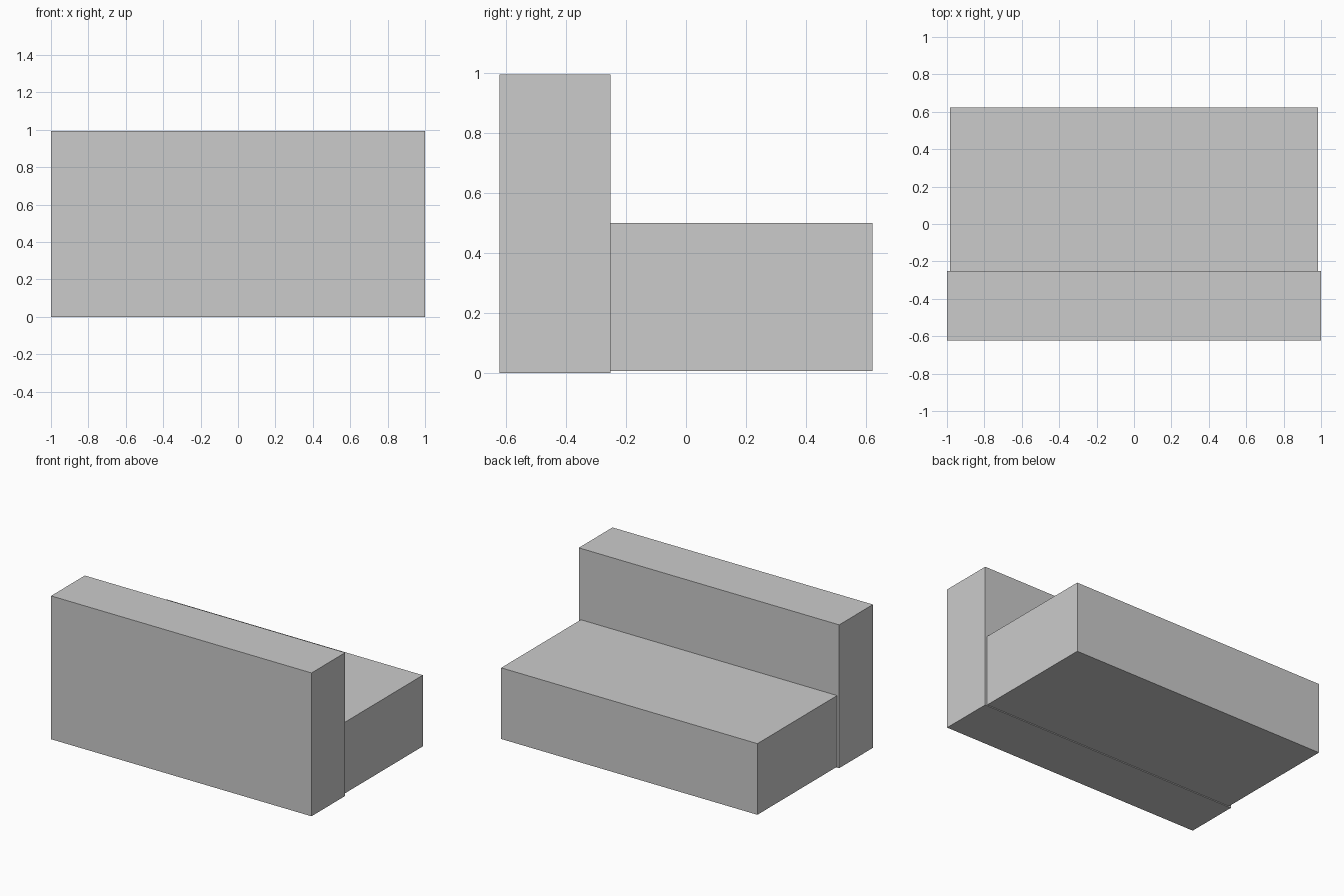
import bpy

if "Cube" in bpy.data.objects:
    bpy.data.objects.remove(bpy.data.objects["Cube"])


def box(name, x, y, z):
    """Add a box spanning the given (min, max) ranges."""
    spans = (x, y, z)
    bpy.ops.mesh.primitive_cube_add(size=1, location=[(a + b) / 2 for a, b in spans])
    obj = bpy.context.object
    obj.name = name
    obj.scale = [b - a for a, b in spans]
    bpy.ops.object.transform_apply(location=False, rotation=False, scale=True)
    return obj


# Tall front slab
box("tall_front_block", (-1.0, 1.0), (-0.622, -0.252), (0.0, 0.995))

# Lower block behind it, slightly narrower and raised a hair off the ground
box("low_rear_block", (-0.984, 0.984), (-0.252, 0.622), (0.006, 0.5))
